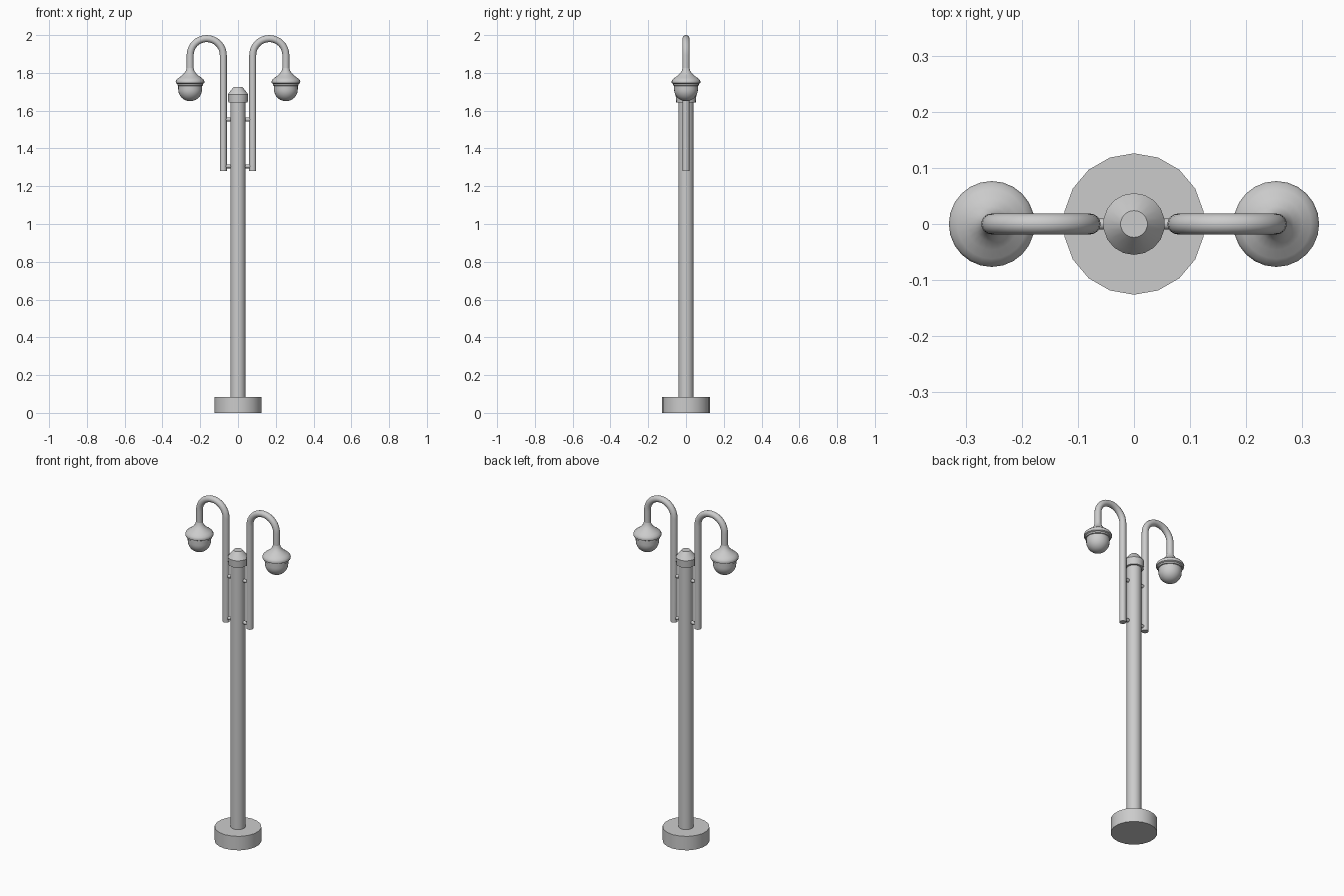
import bpy, bmesh, math
from mathutils import Vector

if "Cube" in bpy.data.objects:
    bpy.data.objects.remove(bpy.data.objects["Cube"])


def finish(name, bm, angle=35):
    bmesh.ops.recalc_face_normals(bm, faces=bm.faces)
    me = bpy.data.meshes.new(name)
    bm.to_mesh(me)
    bm.free()
    ob = bpy.data.objects.new(name, me)
    bpy.context.collection.objects.link(ob)
    bpy.ops.object.select_all(action='DESELECT')
    bpy.context.view_layer.objects.active = ob
    ob.select_set(True)
    bpy.ops.object.shade_smooth_by_angle(angle=math.radians(angle))
    return ob


def skin(bm, rings):
    """Bridge rings of vertices and close both ends."""
    n = len(rings[0])
    for a, b in zip(rings, rings[1:]):
        for i in range(n):
            j = (i + 1) % n
            bm.faces.new((a[i], a[j], b[j], b[i]))
    bm.faces.new(rings[0])
    bm.faces.new(rings[-1])


def lathe(name, profile, sides, x=0.0):
    """Turn a (radius, z) profile about a vertical axis."""
    bm = bmesh.new()
    turn = [math.pi / 2 + math.tau * i / sides for i in range(sides)]
    skin(bm, [[bm.verts.new((x + r * math.cos(a), r * math.sin(a), z))
               for a in turn] for r, z in profile])
    return finish(name, bm)


def tube(name, path, radius, sides):
    """Sweep a circle along a path lying in the xz plane."""
    bm = bmesh.new()
    pts = [Vector((x, 0, z)) for x, z in path]
    rings = []
    for i, p in enumerate(pts):
        t = (pts[min(i + 1, len(pts) - 1)] - pts[max(i - 1, 0)]).normalized()
        y = Vector((0, 1, 0))
        u = t.cross(y)
        rings.append([bm.verts.new(p + radius * (math.cos(a) * u + math.sin(a) * y))
                      for a in (math.tau * k / sides for k in range(sides))])
    skin(bm, rings)
    return finish(name, bm)


# Base, pole and cap
lathe("base", [(0.126, 0), (0.126, 0.083)], 18)
lathe("pole", [(0.04, 0.07), (0.04, 1.66)], 18)
lathe("pole_cap", [(0.05, 1.642), (0.052, 1.642), (0.055, 1.685),
                   (0.048, 1.695), (0.024, 1.725)], 18)

INNER, OUTER = 0.078, 0.2535
MID, BEND = (INNER + OUTER) / 2, (OUTER - INNER) / 2
ARC_Z = 2.0 - 0.0185 - BEND

for side, s in (("left", -1), ("right", 1)):
    # Hooked arm
    arc = [(s * (MID - BEND * math.cos(a)), ARC_Z + BEND * math.sin(a))
           for a in (math.pi * k / 16 for k in range(17))]
    tube(side + "_arm", [(s * INNER, 1.28)] + arc + [(s * OUTER, 1.79)], 0.0185, 16)

    # Brackets joining arm to pole
    for level, z in (("lower", 1.305), ("upper", 1.553)):
        tube(f"{side}_{level}_bracket", [(s * 0.03, z), (s * 0.07, z)], 0.01, 12)

    # Lamp shade with stepped rim
    lathe(side + "_shade", [(0.0185, 1.825), (0.022, 1.812), (0.031, 1.798),
                            (0.046, 1.784), (0.062, 1.773), (0.073, 1.763),
                            (0.0765, 1.754), (0.0755, 1.746), (0.068, 1.742),
                            (0.068, 1.733), (0.062, 1.731)], 24, s * OUTER)

    # Globe hanging below the shade
    globe = [(0.063 * math.cos(a), 1.713 - 0.063 * math.sin(a))
             for a in (math.radians(9 * k) for k in range(10))]
    globe[-1] = (0.003, 1.65)
    lathe(side + "_globe", [(0.063, 1.737)] + globe, 24, s * OUTER)
